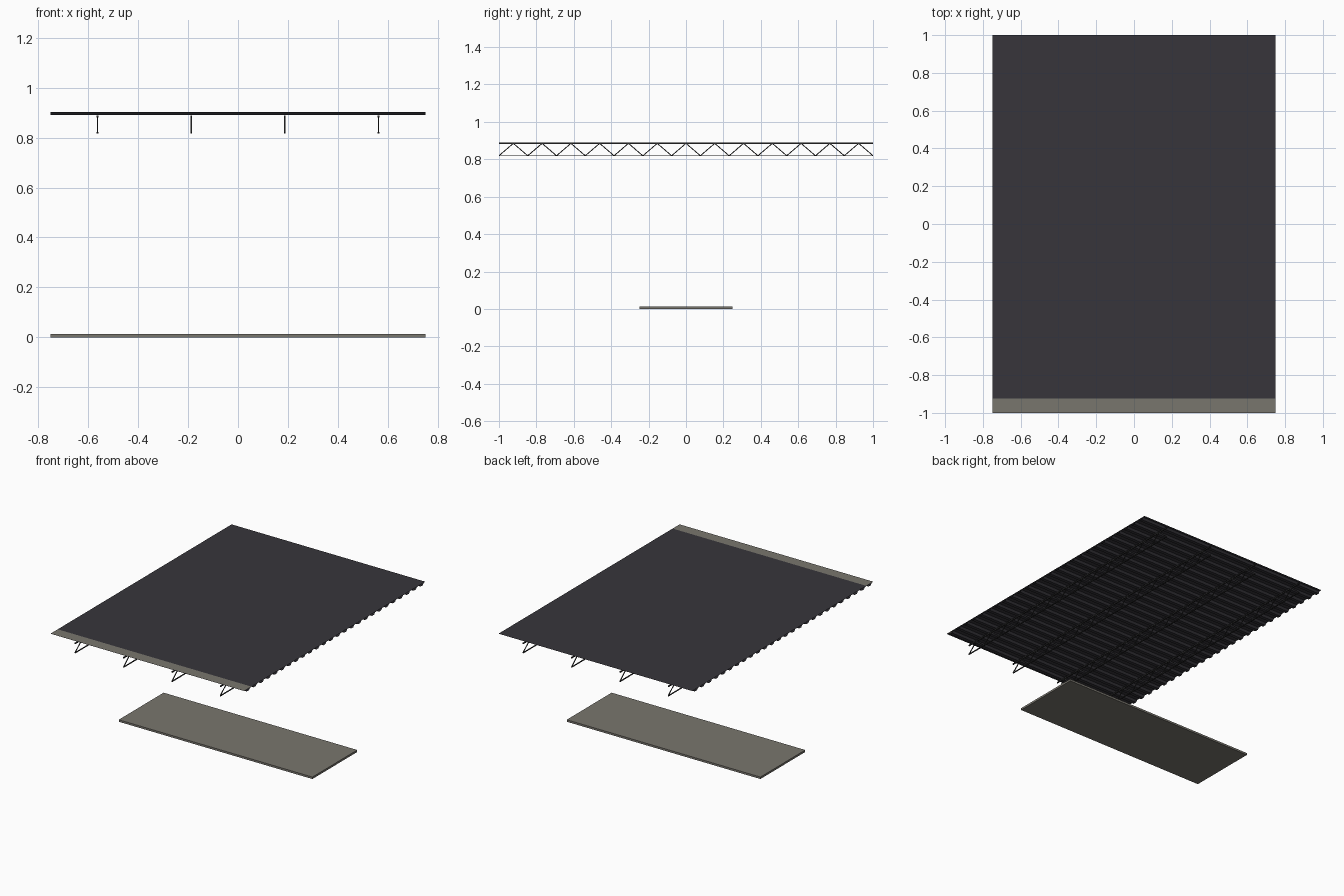
import bpy
from mathutils import Vector

cube = bpy.data.objects.get("Cube")
if cube:
    bpy.data.objects.remove(cube, do_unlink=True)


def material(name, r, g, b):
    m = bpy.data.materials.new(name)
    m.use_nodes = True
    m.diffuse_color = (r, g, b, 1)
    m.node_tree.nodes["Principled BSDF"].inputs["Base Color"].default_value = (r, g, b, 1)
    return m


concrete = material("warm grey concrete", 0.19, 0.18, 0.155)
decking = material("dark violet sheet", 0.038, 0.036, 0.044)
steel = material("dark steel", 0.03, 0.03, 0.03)

HALF_X = 0.75
BAYS = 26
PITCH = 2 / BAYS
ROOF_Z = 0.905


def add_mesh(name, verts, faces, mat):
    mesh = bpy.data.meshes.new(name)
    mesh.from_pydata(verts, [], faces)
    mesh.materials.append(mat)
    obj = bpy.data.objects.new(name, mesh)
    bpy.context.collection.objects.link(obj)
    return obj


def sheet(name, profile, mat):
    """Extrude an open y-z profile across the full width."""
    verts = [(x, y, z) for y, z in profile for x in (-HALF_X, HALF_X)]
    faces = [(2 * i, 2 * i + 1, 2 * i + 3, 2 * i + 2) for i in range(len(profile) - 1)]
    return add_mesh(name, verts, faces, mat)


def bars(name, segments, width, height, mat):
    """Join square bars lying in planes of constant x."""
    verts, faces = [], []
    for start, end in segments:
        a, b = Vector(start), Vector(end)
        side = Vector((width / 2, 0, 0))
        up = (b - a).normalized().cross(Vector((1, 0, 0))) * height / 2
        n = len(verts)
        for p in (a, b):
            verts += [p - side - up, p + side - up, p + side + up, p - side + up]
        faces += [(n + i, n + (i + 1) % 4, n + 4 + (i + 1) % 4, n + 4 + i) for i in range(4)]
        faces += [(n + 3, n + 2, n + 1, n), (n + 4, n + 5, n + 6, n + 7)]
    return add_mesh(name, verts, faces, mat)


# Floor slab
bpy.ops.mesh.primitive_cube_add(size=1, location=(0, 0, 0.007))
floor = bpy.context.object
floor.name = "floor_slab"
floor.scale = (2 * HALF_X, 0.496, 0.014)
floor.data.materials.append(concrete)

# Flat roof covering with an exposed strip at the front
sheet("front_roof_strip", [(-1, ROOF_Z), (-1 + PITCH, ROOF_Z)], concrete)
sheet("roof_covering", [(-1 + PITCH, ROOF_Z), (1, ROOF_Z)], decking)

# Ribbed decking below the covering
ribs = []
for i in range(BAYS):
    y = -1 + i * PITCH
    ribs += [(y, ROOF_Z - 0.002), (y + 0.2 * PITCH, ROOF_Z - 0.002),
             (y + 0.35 * PITCH, 0.89), (y + 0.65 * PITCH, 0.89),
             (y + 0.8 * PITCH, ROOF_Z - 0.002)]
ribs.append((1, ROOF_Z - 0.002))
sheet("ribbed_decking", ribs, decking)

# Four open web trusses
for i in range(4):
    x = -0.5625 + 0.375 * i
    top, low = 0.885, 0.819
    bars(f"truss_top_chord_{i + 1}", [((x, -1, top), (x, 1, top))], 0.007, 0.008, steel)
    bars(f"truss_bottom_chord_{i + 1}", [((x, -1, low), (x, 1, low))], 0.007, 0.005, steel)
    nodes = [(x, -1 + k * PITCH, top if k % 2 else low) for k in range(BAYS + 1)]
    bars(f"truss_web_{i + 1}", list(zip(nodes, nodes[1:])), 0.005, 0.005, steel)
